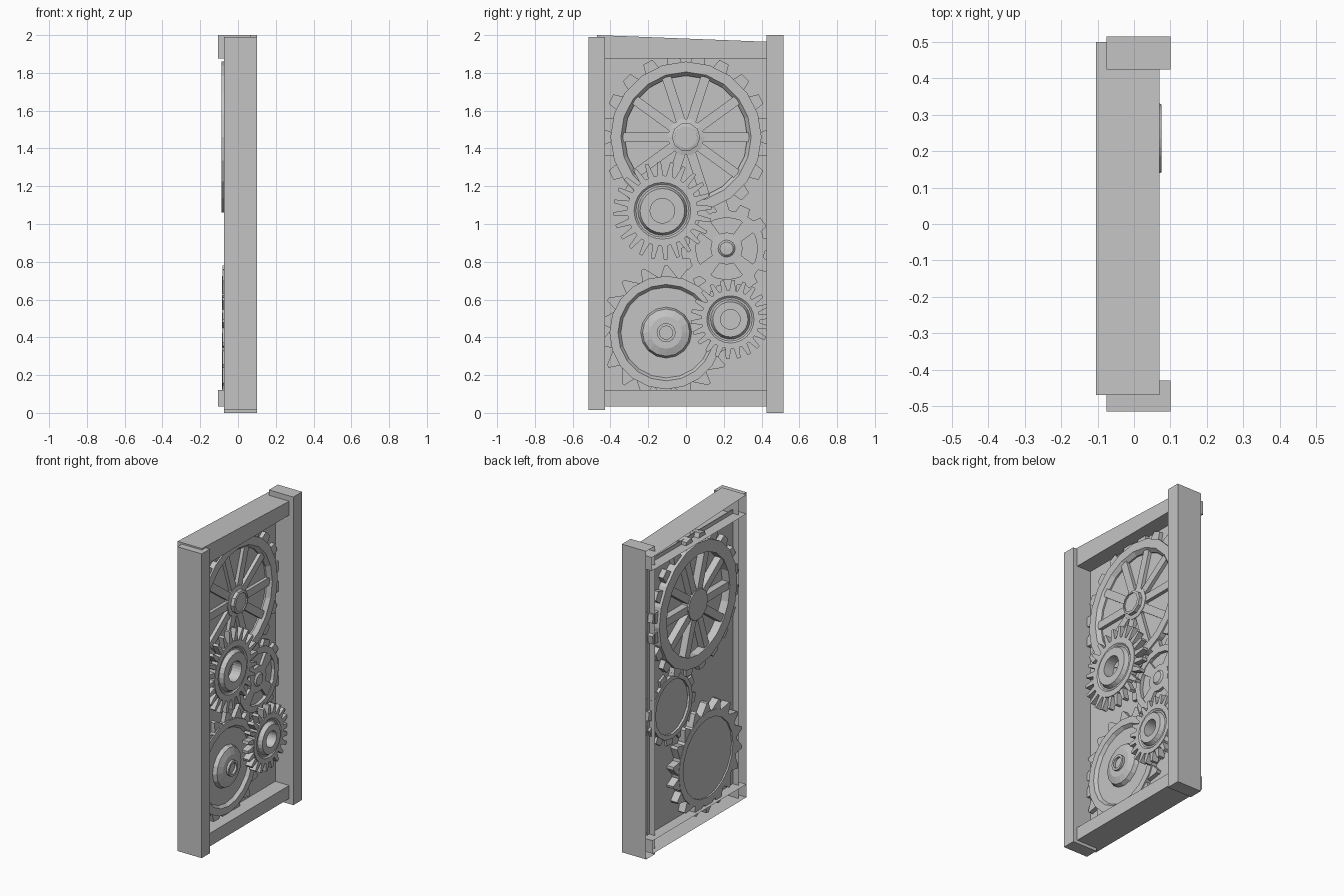
import bpy, bmesh, math
from mathutils import Matrix, Vector

cube = bpy.data.objects.get("Cube")
if cube:
    bpy.data.objects.remove(cube)

grey = bpy.data.materials.new("plain_grey")
grey.use_nodes = True
COLOR = (0.55, 0.55, 0.55, 1)
grey.diffuse_color = COLOR
grey.node_tree.nodes["Principled BSDF"].inputs["Base Color"].default_value = COLOR


def finish(name, bm, loc=(0, 0, 0)):
    mesh = bpy.data.meshes.new(name)
    bm.to_mesh(mesh)
    bm.free()
    mesh.materials.append(grey)
    ob = bpy.data.objects.new(name, mesh)
    ob.location = loc
    bpy.context.collection.objects.link(ob)
    return ob


def box(name, lo, hi, open_back=False, slope=0):
    """Box from corner to corner; may lack its rear face or have a sloping top."""
    lo, hi = Vector(lo), Vector(hi)
    bm = bmesh.new()
    bmesh.ops.create_cube(bm, size=1)
    for v in bm.verts:
        v.co = Vector([lo[i] if v.co[i] < 0 else hi[i] for i in range(3)])
        if v.co.z == hi.z and v.co.y == hi.y:
            v.co.z -= slope
    if open_back:
        bm.normal_update()
        rear = [f for f in bm.faces if f.normal.x < -0.9]
        bmesh.ops.delete(bm, geom=rear, context='FACES')
    return finish(name, bm)


def point(radius, angle, x):
    return Vector((x, radius * math.cos(angle), radius * math.sin(angle)))


def lathe(bm, profile, sides, closed=False, turn=0.0):
    """Revolve (radius, x) points around the x axis."""
    rings = []
    for r, x in profile:
        if r == 0:
            rings.append([bm.verts.new((x, 0, 0))] * sides)
        else:
            rings.append([bm.verts.new(point(r, math.tau * (i + turn) / sides, x))
                          for i in range(sides)])
    pairs = list(zip(rings, rings[1:]))
    if closed:
        pairs.append((rings[-1], rings[0]))
    for a, b in pairs:
        for i in range(sides):
            j = (i + 1) % sides
            corners = list(dict.fromkeys((a[i], a[j], b[j], b[i])))
            bm.faces.new(corners)


def bars(bm, count, r0, r1, w0, w1, x0, x1, turn=0.0, lean=0.0):
    """Radial tapered bars: gear teeth or spokes."""
    for i in range(count):
        spin = Matrix.Rotation(math.tau * (i + turn) / count, 3, 'X')
        flat = [(r0, -w0), (r0, w0), (r1, w1 + lean), (r1, lean - w1)]
        low = [bm.verts.new(spin @ Vector((x0, r, w / 2))) for r, w in flat]
        top = [bm.verts.new(spin @ Vector((x1, r, w / 2))) for r, w in flat]
        bm.faces.new(low)
        bm.faces.new(top)
        for k in range(4):
            n = (k + 1) % 4
            bm.faces.new((low[k], low[n], top[n], top[k]))


def finish_gear(name, bm, y, z):
    bmesh.ops.recalc_face_normals(bm, faces=bm.faces)
    return finish(name, bm, (0, y, z))


# Frame of open-backed timbers, and the panel inside it
box("front_post", (-0.075, -0.515, 0.015), (0.1, -0.43, 1.99), True)
box("back_post", (-0.075, 0.425, 0), (0.1, 0.515, 2), True)
box("top_beam", (-0.105, -0.47, 1.875), (0.07, 0.5, 2), True, 0.038)
box("bottom_beam", (-0.105, -0.47, 0.035), (0.07, 0.49, 0.12), True)
box("back_panel", (-0.035, -0.45, 0.1), (-0.03, 0.45, 1.9))

# Large spoked wheel
bm = bmesh.new()
lathe(bm, [(0.4, -0.088), (0.4, 0.005), (0.345, 0.005), (0.325, -0.02), (0.325, -0.088)],
      20, True)
bars(bm, 20, 0.38, 0.445, 0.085, 0.055, -0.07, -0.005, 0.5)
bars(bm, 10, 0.05, 0.34, 0.05, 0.05, -0.08, -0.008)
lathe(bm, [(0, -0.088), (0.1, -0.088), (0.1, -0.005), (0.075, 0), (0.075, 0.022),
           (0.06, 0.026), (0.06, 0.018), (0, 0.018)], 10)
finish_gear("spoked_wheel", bm, 0, 1.46)

# Saw-toothed gear with a recessed face and stepped hub
bm = bmesh.new()
lathe(bm, [(0, -0.075), (0.255, -0.075), (0.255, -0.085), (0.3, -0.085), (0.3, 0.005),
           (0.255, 0.005), (0.24, -0.015), (0, -0.015)], 20)
bars(bm, 18, 0.28, 0.355, 0.105, 0.018, -0.083, -0.003, 0.3, 0.05)
lathe(bm, [(0.135, -0.015), (0.125, 0.01), (0.085, 0.025), (0.05, 0.025),
           (0.05, 0.04), (0.035, 0.04), (0.035, 0.025), (0, 0.025)], 16)
finish_gear("saw_tooth_gear", bm, -0.105, 0.425)

# Four-spoked middle gear
bm = bmesh.new()
lathe(bm, [(0, -0.04), (0.175, -0.04), (0.175, -0.055), (0.205, -0.055), (0.205, -0.002),
           (0.165, -0.002), (0.165, -0.024), (0, -0.024)], 16)
bars(bm, 12, 0.19, 0.24, 0.075, 0.055, -0.05, -0.008, 0.2)
bars(bm, 4, 0.06, 0.172, 0.05, 0.085, -0.03, -0.006, 0.5)
lathe(bm, [(0.085, -0.024), (0.085, -0.006), (0.045, -0.004), (0.035, 0.006), (0, 0.008)], 16)
finish_gear("four_spoke_gear", bm, 0.215, 0.87)


def pinion(name, y, z, teeth, tip, body, ring, hole, front):
    """Thick toothed gear with a raised collar and a blind bore."""
    bm = bmesh.new()
    face = front - 0.018
    lathe(bm, [(0, -0.03), (hole * 1.5, -0.03), (hole * 1.5, 0.008), (body, 0.008),
               (body, face), (ring + 0.02, face), (ring + 0.01, face - 0.008),
               (ring, face - 0.008), (ring - 0.012, front), (hole, front),
               (hole, 0), (0, 0)], 24)
    bars(bm, teeth, body - 0.015, tip, 0.036, 0.018, 0.01, face - 0.004, 0.25)
    finish_gear(name, bm, y, z)


pinion("upper_pinion", -0.125, 1.07, 24, 0.26, 0.187, 0.13, 0.065, 0.068)
pinion("lower_pinion", 0.235, 0.495, 22, 0.21, 0.155, 0.105, 0.052, 0.076)
